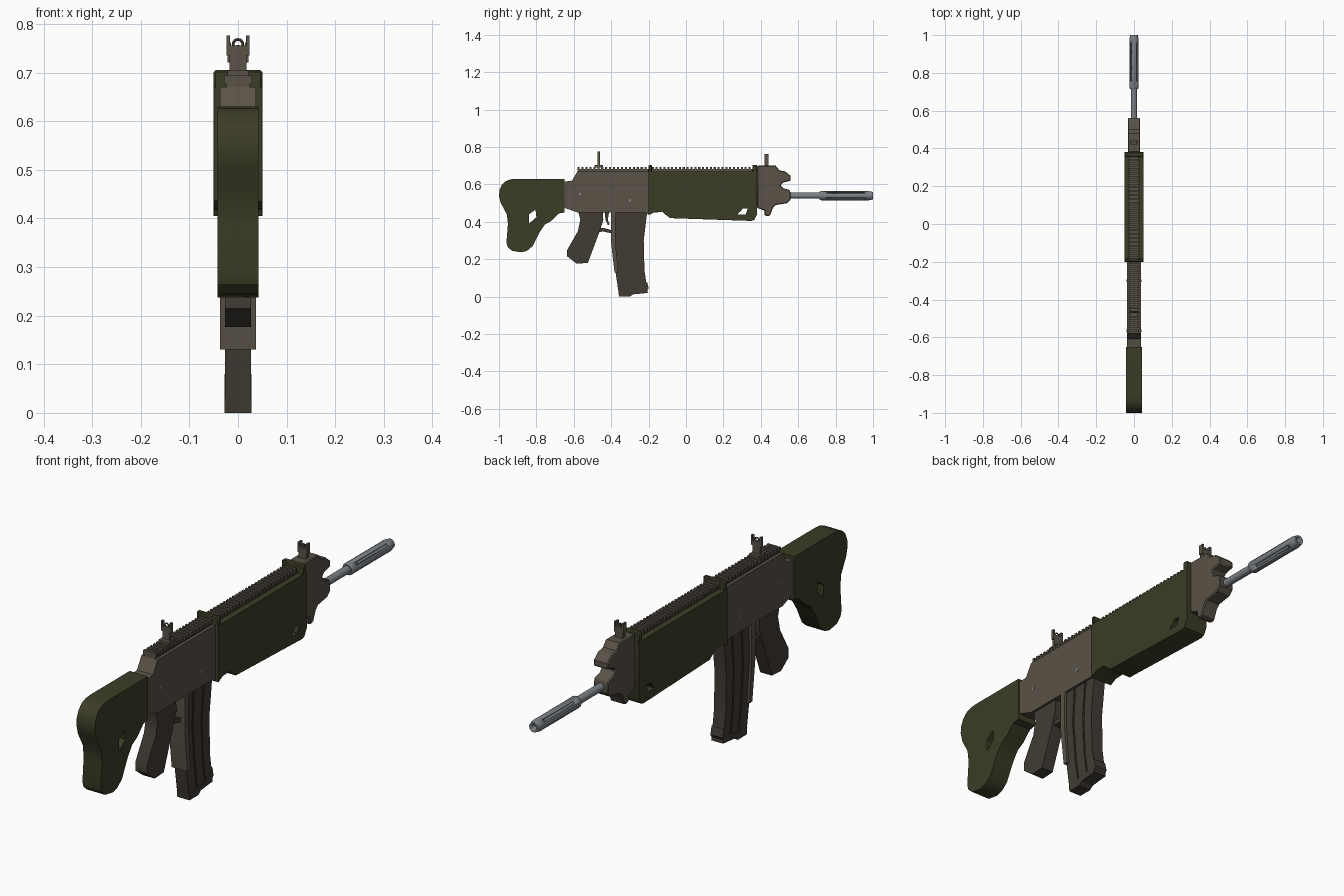
import bpy, bmesh, math
from mathutils import Matrix, Vector

if "Cube" in bpy.data.objects:
    bpy.data.objects.remove(bpy.data.objects["Cube"])


def material(name, rgb):
    m = bpy.data.materials.new(name)
    m.diffuse_color = (*rgb, 1)
    m.use_nodes = True
    m.node_tree.nodes["Principled BSDF"].inputs["Base Color"].default_value = m.diffuse_color
    return m


OLIVE = material("olive", (0.045, 0.045, 0.020))
BROWN = material("brown", (0.10, 0.085, 0.063))
DARK = material("dark_brown", (0.052, 0.044, 0.034))
STEEL = material("steel", (0.20, 0.22, 0.24))
# local x, y, z -> world y, z, x
SIDE = Matrix(((0, 0, 1, 0), (1, 0, 0, 0), (0, 1, 0, 0), (0, 0, 0, 1)))


def finish(name, me, mat, bevel=0):
    me.materials.clear()
    if mat:
        me.materials.append(mat)
    ob = bpy.data.objects.new(name, me)
    bpy.context.collection.objects.link(ob)
    bpy.ops.object.select_all(action='DESELECT')
    ob.select_set(True)
    bpy.context.view_layer.objects.active = ob
    bpy.ops.object.shade_smooth_by_angle(angle=math.radians(30))
    if bevel:
        b = ob.modifiers.new("bevel", 'BEVEL')
        b.width, b.segments, b.limit_method = bevel, 1, 'ANGLE'
        b.angle_limit = math.radians(60)
    return ob


def profile(name, pts, half, mat, holes=(), bevel=0):
    """Side outline in (y, z), with holes, thickened to x = +-half."""
    cu = bpy.data.curves.new(name, 'CURVE')
    cu.dimensions, cu.fill_mode, cu.extrude = '2D', 'BOTH', half
    for loop in (pts, *holes):
        s = cu.splines.new('POLY')
        s.points.add(len(loop) - 1)
        for p, (y, z) in zip(s.points, loop):
            p.co = (y, z, 0, 1)
        s.use_cyclic_u = True
    tmp = bpy.data.objects.new("tmp", cu)
    bpy.context.collection.objects.link(tmp)
    me = bpy.data.meshes.new_from_object(
        tmp.evaluated_get(bpy.context.evaluated_depsgraph_get()))
    bpy.data.objects.remove(tmp)
    bm = bmesh.new()
    bm.from_mesh(me)
    bmesh.ops.remove_doubles(bm, verts=bm.verts, dist=1e-5)
    bmesh.ops.dissolve_limit(bm, angle_limit=0.01, verts=bm.verts, edges=bm.edges)
    bm.transform(SIDE)
    bmesh.ops.recalc_face_normals(bm, faces=bm.faces)
    bm.to_mesh(me)
    bm.free()
    return finish(name, me, mat, bevel)


def boxes(name, items, mat, bevel=0):
    """Boxes given as x0, x1, y0, y1, z0, z1."""
    bm = bmesh.new()
    for x0, x1, y0, y1, z0, z1 in items:
        m = Matrix.Translation(((x0 + x1) / 2, (y0 + y1) / 2, (z0 + z1) / 2))
        m = m @ Matrix.Diagonal((x1 - x0, y1 - y0, z1 - z0, 1))
        bmesh.ops.create_cube(bm, size=1, matrix=m)
    me = bpy.data.meshes.new(name)
    bm.to_mesh(me)
    bm.free()
    return finish(name, me, mat, bevel)


def lathe(name, prof, mat, z=0.54, n=20):
    """Closed turning around the y axis from (y, radius) pairs."""
    bm = bmesh.new()
    rings = [[bm.verts.new((r * math.cos(2 * math.pi * i / n), y,
                            z + r * math.sin(2 * math.pi * i / n)))
              for i in range(n)] for y, r in prof]
    for a, b in zip(rings, rings[1:]):
        for i in range(n):
            bm.faces.new((a[i], a[i - 1], b[i - 1], b[i]))
    bm.faces.new(rings[0])
    bm.faces.new(rings[-1])
    bmesh.ops.recalc_face_normals(bm, faces=bm.faces)
    me = bpy.data.meshes.new(name)
    bm.to_mesh(me)
    bm.free()
    return finish(name, me, mat)


# Shoulder stock with opening
profile("stock", [(-1, .54), (-.997, .57), (-.985, .597), (-.965, .617), (-.94, .627), (-.91, .63),
                  (-.65, .63), (-.65, .45), (-.68, .445), (-.72, .405), (-.755, .385), (-.785, .34),
                  (-.82, .27), (-.85, .245), (-.88, .237), (-.93, .245), (-.953, .265), (-.96, .29),
                  (-.952, .39), (-.958, .44), (-.99, .50)], .042, OLIVE,
        holes=[[(-.84, .44), (-.805, .465), (-.80, .425), (-.84, .39)]])

# Receiver, pins
profile("receiver", [(-.65, .615), (-.61, .62), (-.58, .67), (-.2, .67), (-.2, .44), (-.225, .45),
                     (-.58, .45), (-.65, .475)], .037, BROWN)
for k, (y, z) in enumerate(((-.565, .55), (-.30, .515))):
    bm = bmesh.new()
    bmesh.ops.create_cone(bm, cap_ends=True, segments=12, radius1=.007, radius2=.007, depth=.078,
                          matrix=Matrix.Translation((0, y, z)) @ Matrix.Rotation(math.pi / 2, 4, 'Y'))
    me = bpy.data.meshes.new("pin")
    bm.to_mesh(me)
    bm.free()
    finish(f"receiver_pin_{k}", me, STEEL)

# Handguard with through opening and raised end collars
profile("handguard", [(-.2, .67), (.38, .67), (.38, .44), (.365, .41), (.35, .405), (-.085, .42),
                      (-.105, .435), (-.125, .453), (-.17, .45), (-.2, .435)], .05, OLIVE,
        holes=[[(.275, .44), (.305, .472), (.33, .472), (.32, .44)]], bevel=.005)
for name, y0, y1 in (("rear_collar", -.2, -.183), ("front_collar", .355, .38)):
    boxes(name, [(-.05, .05, y0, y1, .66, .705)], OLIVE, .004)


# Slatted top rails
def rail(name, y0, y1):
    n = int((y1 - y0) / .02)
    p = (y1 - y0) / n
    boxes(name, [(-.024, .024, y0, y1, .665, .682)] +
          [(-.029, .029, y0 + i * p, y0 + i * p + .011, .676, .694) for i in range(n)], BROWN)


rail("rear_rail", -.58, -.2)
rail("front_rail", -.183, .355)

# Front block
profile("front_block", [(.38, .70), (.48, .70), (.50, .675), (.53, .67), (.56, .645), (.56, .62),
                        (.52, .61), (.505, .595), (.52, .58), (.555, .57), (.56, .55), (.56, .52),
                        (.54, .50), (.48, .49), (.465, .475), (.45, .435), (.435, .43), (.42, .435),
                        (.42, .46), (.38, .475)], .033, BROWN, bevel=.004)

# Sights: stem, crossbar and two prongs
for name, y0, y1, z0, z1 in (("rear_sight", -.472, -.46, .70, .776), ("front_sight", .42, .442, .695, .762)):
    w = .024 if y0 < 0 else .022
    parts = [(-.017, .017, y0, y1, z0, z1 - .04), (-w, w, y0, y1, z1 - .041, z1 - .02)]
    parts += [(s * w - .004 - s * .004, s * w + .004 - s * .004, y0, y1, z1 - .021, z1) for s in (-1, 1)]
    if y0 > 0:
        parts.append((-.003, .003, y0 + .008, y1 - .008, z1 - .021, z1 - .005))
    else:
        parts.append((-.022, .022, -.49, -.445, .69, .704))
    boxes(name, parts, BROWN)
bpy.ops.mesh.primitive_torus_add(major_radius=.010, minor_radius=.003, major_segments=16, minor_segments=8,
                                 location=(0, -.466, .758), rotation=(math.pi / 2, 0, 0))
bpy.context.object.name = "rear_sight_ring"
bpy.context.object.data.materials.append(BROWN)

# Barrel and slotted muzzle
lathe("barrel", [(.54, .016), (.73, .016)], STEEL)
muzzle = lathe("muzzle", [(.715, .021), (.722, .025), (.975, .025), (1, .020)], STEEL)
bm = bmesh.new()
axis = Matrix.Translation((0, 0, .54))
for i in range(4):
    m = axis @ Matrix.Rotation(math.pi / 4 + i * math.pi / 2, 4, 'Y')
    m = m @ Matrix.Translation((.024, .855, 0)) @ Matrix.Diagonal((.014, .20, .010, 1))
    bmesh.ops.create_cube(bm, size=1, matrix=m)
bmesh.ops.create_cone(bm, cap_ends=True, segments=16, radius1=.012, radius2=.012, depth=.08,
                      matrix=axis @ Matrix.Translation((0, 1, 0)) @ Matrix.Rotation(math.pi / 2, 4, 'X'))
me = bpy.data.meshes.new("muzzle_cutter")
bm.to_mesh(me)
bm.free()
cutter = finish("muzzle_cutter", me, None)
cutter.hide_render = True
cut = muzzle.modifiers.new("slots", 'BOOLEAN')
cut.object, cut.operation, cut.solver = cutter, 'DIFFERENCE', 'EXACT'
bpy.context.view_layer.update()
applied = bpy.data.meshes.new_from_object(muzzle.evaluated_get(bpy.context.evaluated_depsgraph_get()))
muzzle.modifiers.clear()
muzzle.data = applied
bpy.data.objects.remove(cutter)

# Curved magazine: core, three raised strips, floor plate
REAR = [Vector(p) for p in ((-.392, .45), (-.397, .30), (-.378, .14), (-.358, .005))]
FRONT = [Vector(p) for p in ((-.208, .45), (-.226, .30), (-.222, .14), (-.204, .02))]


def strip(name, a, b, half):
    left = [r.lerp(f, a) for r, f in zip(REAR, FRONT)]
    right = [r.lerp(f, b) for r, f in zip(REAR, FRONT)]
    profile(name, left + right[::-1], half, DARK)


strip("magazine_core", .01, .99, .023)
for name, a, b in (("rear", 0, .33), ("middle", .38, .68), ("front", .73, 1)):
    strip(f"magazine_{name}_strip", a, b, .027)
profile("magazine_floor", [(-.362, .03), (-.358, 0), (-.30, 0), (-.28, .015), (-.215, .02), (-.2, .045),
                           (-.208, .08), (-.222, .06), (-.27, .035)], .028, DARK)

# Catch plate behind the magazine
profile("magazine_catch", [(-.402, .45), (-.375, .45), (-.378, .30), (-.362, .13), (-.382, .13),
                           (-.402, .30)], .037, BROWN)

# Pistol grip, trigger guard and trigger
profile("grip", [(-.575, .45), (-.445, .45), (-.442, .41), (-.465, .34), (-.525, .18), (-.585, .177),
                 (-.635, .215), (-.635, .25), (-.578, .35), (-.565, .41)], .027, DARK)
profile("trigger_guard", [(-.475, .365), (-.44, .367), (-.395, .355), (-.395, .338), (-.44, .348),
                          (-.475, .345)], .018, DARK)
profile("trigger", [(-.435, .45), (-.412, .45), (-.418, .41), (-.408, .385), (-.418, .383),
                    (-.43, .41)], .006, DARK)
